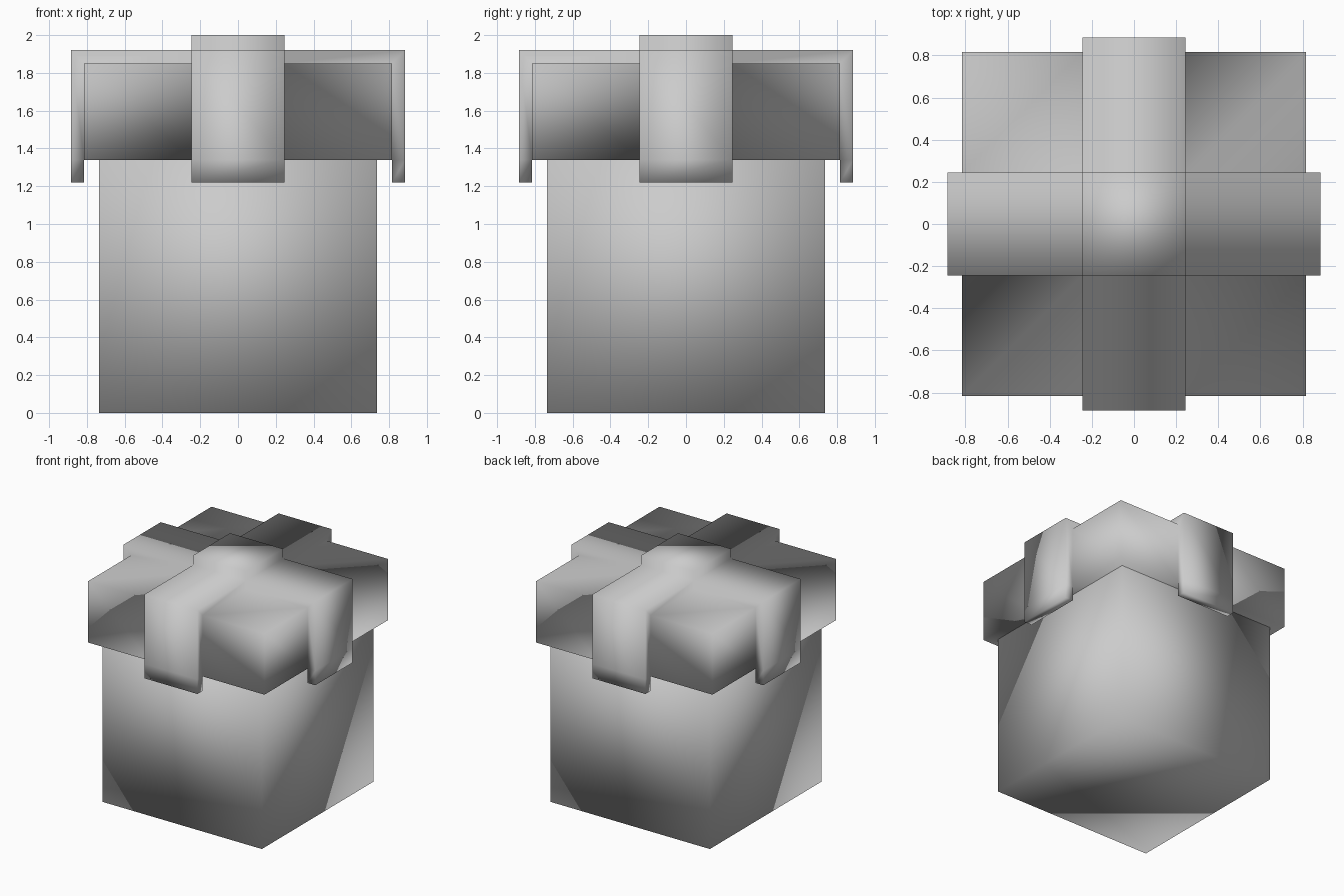
import bpy, bmesh
from mathutils import Matrix, Vector

if "Cube" in bpy.data.objects:
    bpy.data.objects.remove(bpy.data.objects["Cube"])

BODY, LID, RIB, OUT = 0.735, 0.815, 0.245, 0.885
Z_LID, Z_TOP, Z_RIB, Z_KNOT, Z_FLAP = 1.34, 1.85, 1.92, 2.0, 1.22


def box(half, z0, z1):
    bm = bmesh.new()
    bmesh.ops.create_cube(bm, size=1, matrix=Matrix.Translation((0, 0, (z0 + z1) / 2))
                          @ Matrix.Diagonal((2 * half, 2 * half, z1 - z0, 1)))
    return bm


def finish(bm, name):
    bmesh.ops.recalc_face_normals(bm, faces=bm.faces[:])
    for f in bm.faces:
        f.smooth = True
    me = bpy.data.meshes.new(name)
    bm.to_mesh(me)
    bm.free()
    bpy.context.collection.objects.link(bpy.data.objects.new(name, me))


def extrude(bm, test):
    """Extrude the faces whose centre passes the test; return the new vertices."""
    faces = [f for f in bm.faces if test(f.calc_center_median())]
    new = bmesh.ops.extrude_face_region(bm, geom=faces)["geom"]
    old = [f for f in faces if f.is_valid]
    if old:
        bmesh.ops.delete(bm, geom=old, context='FACES')
    return [v for v in new if isinstance(v, bmesh.types.BMVert)]


# Box body, its top hidden inside the lid
finish(box(BODY, 0, 1.47), "box_body")

# Lid, cut into a 3 x 3 layout for the ribbon
bm = box(LID, Z_LID, Z_TOP)
for axis in (Vector((1, 0, 0)), Vector((0, 1, 0))):
    for s in (-1, 1):
        bmesh.ops.bisect_plane(bm, geom=bm.verts[:] + bm.edges[:] + bm.faces[:],
                               plane_co=axis * s * RIB, plane_no=axis)

# Crossed ribbon raised from the lid's top and sides
for v in extrude(bm, lambda c: c.z > Z_LID + 0.01 and min(abs(c.x), abs(c.y)) < 0.01):
    for i in (0, 1):
        if abs(v.co[i]) > LID - 0.01:
            v.co[i] = OUT if v.co[i] > 0 else -OUT
    if v.co.z > Z_TOP - 0.01:
        v.co.z = Z_RIB

# Ribbon ends hanging below the lid
for v in extrude(bm, lambda c: c.z < Z_LID + 0.01 and max(abs(c.x), abs(c.y)) > LID + 0.01):
    v.co.z = Z_FLAP

# Raised square where the ribbons cross
for v in extrude(bm, lambda c: c.z > Z_RIB - 0.01 and max(abs(c.x), abs(c.y)) < 0.01):
    v.co.z = Z_KNOT
finish(bm, "lid_with_ribbon")
